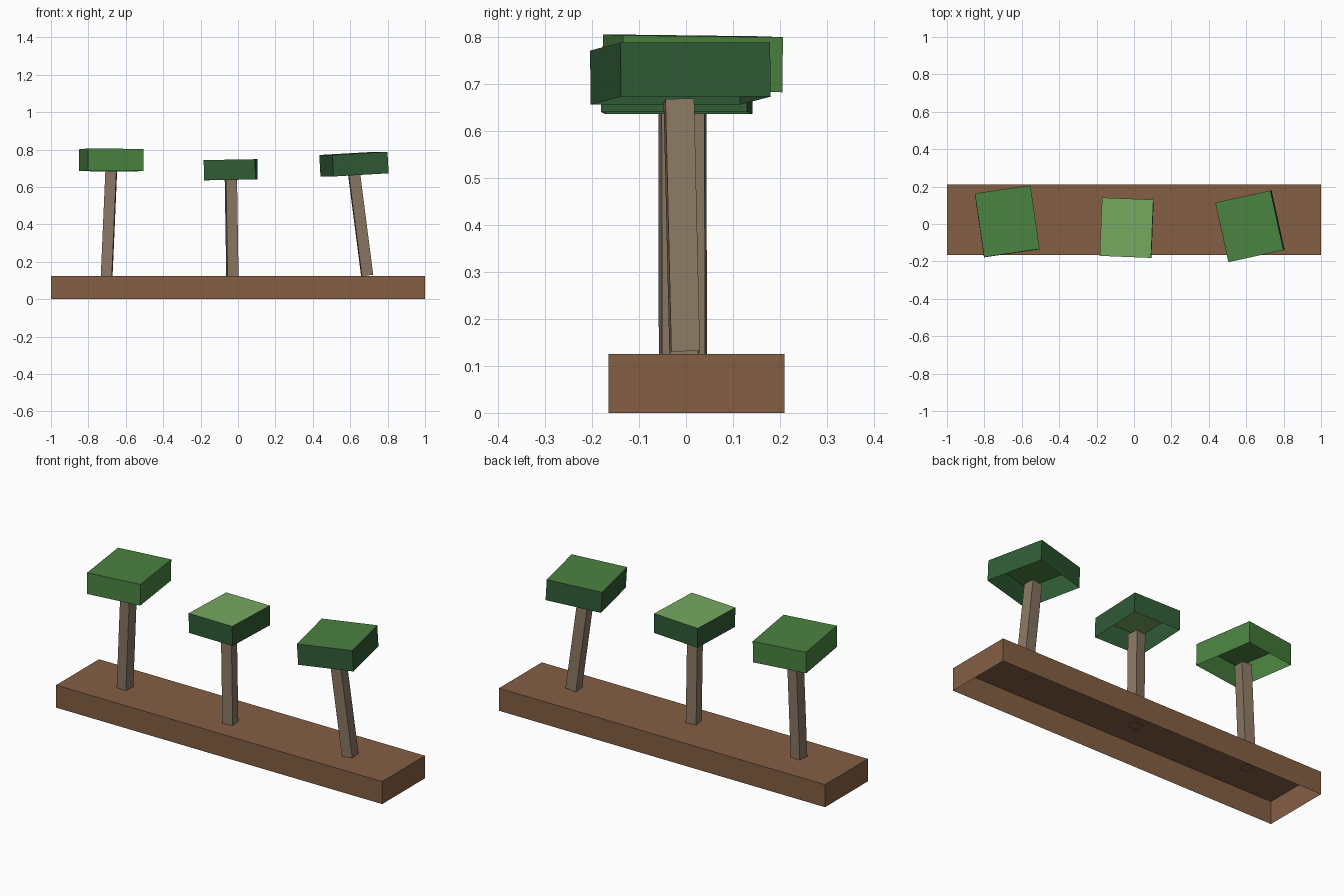
import bpy, bmesh
from math import radians
from mathutils import Euler, Vector

cube = bpy.data.objects.get("Cube")
if cube:
    bpy.data.objects.remove(cube, do_unlink=True)


def srgb(hex_code):
    parts = [int(hex_code[i:i + 2], 16) / 255 for i in (0, 2, 4)]
    return [c / 12.92 if c < 0.04 else ((c + 0.055) / 1.055) ** 2.4 for c in parts] + [1]


def material(name, hex_code):
    mat = bpy.data.materials.new(name)
    mat.use_nodes = True
    mat.diffuse_color = srgb(hex_code)
    mat.node_tree.nodes["Principled BSDF"].inputs["Base Color"].default_value = srgb(hex_code)
    return mat


soil = material("soil brown", "855F44")
bark = material("bark grey brown", "8A7863")
dark = material("dark leaf green", "315C36")
mid = material("leaf green", "4B8341")
light = material("light leaf green", "76A860")


def open_box(name, size, centre, turn, side_mat, top_mat=None, shear=(0, 0), open_top=False):
    """Box without a bottom, turned by degrees; shear shifts the top sideways."""
    bm = bmesh.new()
    bmesh.ops.create_cube(bm, size=1)
    ends = [f for f in bm.faces if f.normal.z < -0.5 or (open_top and f.normal.z > 0.5)]
    bmesh.ops.delete(bm, geom=ends, context="FACES_ONLY")
    for f in bm.faces:
        f.material_index = int(f.normal.z > 0.5)
    rot = Euler([radians(a) for a in turn]).to_matrix()
    for v in bm.verts:
        lean = Vector((shear[0] * v.co.z, shear[1] * v.co.z, 0))
        v.co = rot @ (v.co * Vector(size)) + lean
    mesh = bpy.data.meshes.new(name)
    bm.to_mesh(mesh)
    bm.free()
    mesh.materials.append(side_mat)
    mesh.materials.append(top_mat or side_mat)
    obj = bpy.data.objects.new(name, mesh)
    obj.location = centre
    bpy.context.collection.objects.link(obj)
    return obj


# Ground strip, hollow underneath
open_box("ground_strip", (2, 0.375, 0.125), (0, 0.0225, 0.0625), (0, 0, 0), soil)

# Square leaf crowns, hollow underneath
open_box("right_crown", (0.3, 0.344, 0.117), (-0.678, 0.014, 0.744), (-0.7, 0.4, 8.2), mid)
open_box("middle_crown", (0.275, 0.312, 0.108), (-0.039, -0.02, 0.692), (0, -1, -2.3), dark, light)
open_box("left_crown", (0.302, 0.326, 0.115), (0.62, -0.012, 0.722), (0, -3.2, 12.4), dark, mid)

# Leaning trunks, ending at the crown undersides
open_box("right_trunk", (0.059, 0.06, 0.563), (-0.69, 0.012, 0.404), (0, 2.5, -4), bark, open_top=True)
open_box("middle_trunk", (0.059, 0.06, 0.514), (-0.034, -0.025, 0.38), (0, -0.9, 7), bark, open_top=True)
open_box("left_trunk", (0.061, 0.061, 0.542), (0.656, -0.009, 0.396), (0.8, -7.4, 4), bark, open_top=True)
